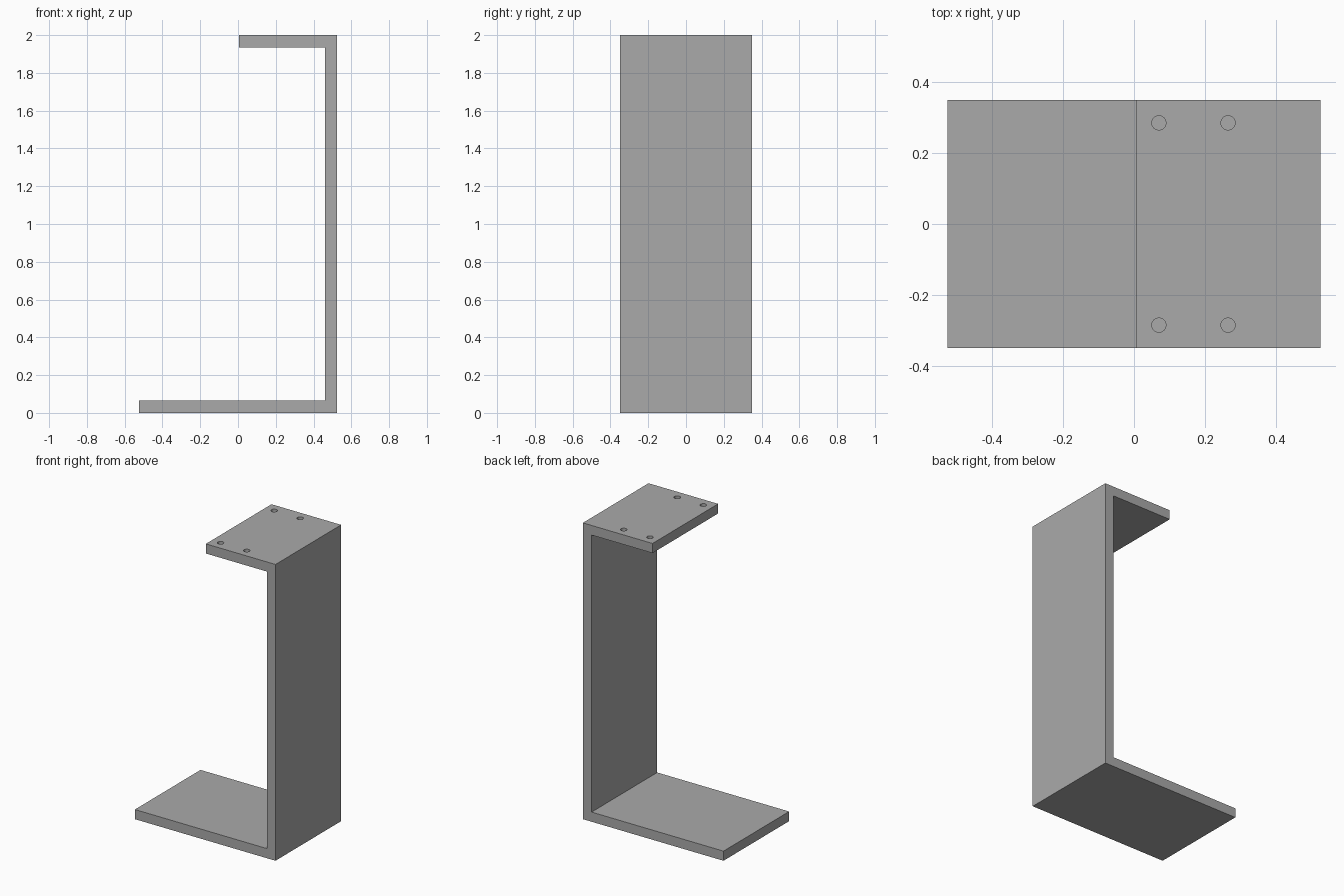
import bpy
import bmesh
from mathutils import Matrix, Vector

cube = bpy.data.objects.get("Cube")
if cube:
    bpy.data.objects.remove(cube, do_unlink=True)

HALF_X, HALF_Y, HEIGHT, THICK = 0.525, 0.35, 2.0, 0.065
SHELF_X = 0.005
HOLE_RADIUS, HOLE_DEPTH = 0.02, 0.03

# Plain grey finish
grey = bpy.data.materials.new("plain_grey")
grey.use_nodes = True
colour = (0.4, 0.4, 0.4, 1)
grey.diffuse_color = colour
grey.node_tree.nodes["Principled BSDF"].inputs["Base Color"].default_value = colour


def finish(name, bm):
    bmesh.ops.recalc_face_normals(bm, faces=bm.faces)
    mesh = bpy.data.meshes.new(name)
    bm.to_mesh(mesh)
    bm.free()
    mesh.materials.append(grey)
    obj = bpy.data.objects.new(name, mesh)
    bpy.context.collection.objects.link(obj)
    return obj


# Bracket: C-shaped profile extruded along y
inner_x, top = HALF_X - THICK, HEIGHT - THICK
profile = [(-HALF_X, 0), (HALF_X, 0), (HALF_X, HEIGHT), (SHELF_X, HEIGHT),
           (SHELF_X, top), (inner_x, top), (inner_x, THICK), (-HALF_X, THICK)]
bm = bmesh.new()
face = bm.faces.new([bm.verts.new((x, -HALF_Y, z)) for x, z in profile])
result = bmesh.ops.extrude_face_region(bm, geom=[face])
moved = [v for v in result["geom"] if isinstance(v, bmesh.types.BMVert)]
bmesh.ops.translate(bm, verts=moved, vec=Vector((0, 2 * HALF_Y, 0)))
bracket = finish("bracket", bm)

# Blind screw holes in the top shelf
bm = bmesh.new()
for x in (0.07, 0.265):
    for y in (-0.285, 0.285):
        bmesh.ops.create_cone(bm, cap_ends=True, segments=32,
                              radius1=HOLE_RADIUS, radius2=HOLE_RADIUS,
                              depth=2 * HOLE_DEPTH,
                              matrix=Matrix.Translation((x, y, HEIGHT)))
cutter = finish("screw_hole_cutter", bm)
cutter.hide_render = True
cutter.hide_viewport = True
cut = bracket.modifiers.new("screw_holes", 'BOOLEAN')
cut.operation = 'DIFFERENCE'
cut.solver = 'EXACT'
cut.object = cutter

# Smooth hole walls with sharp rims
bpy.context.view_layer.objects.active = bracket
bracket.select_set(True)
bpy.ops.object.shade_smooth_by_angle()
